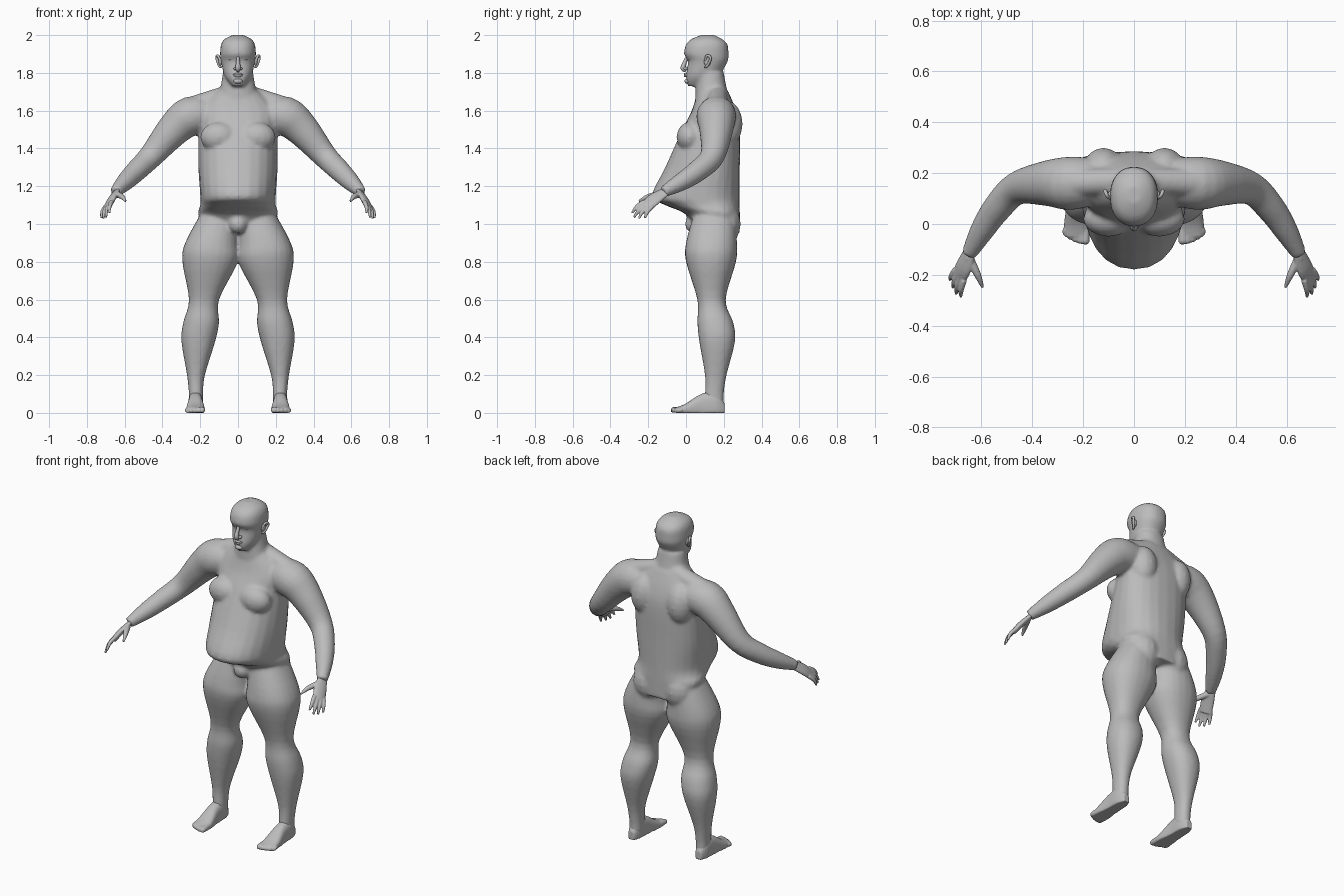
import bpy, bmesh
from math import sin, cos, tau, copysign
from mathutils import Vector, Matrix

if "Cube" in bpy.data.objects:
    bpy.data.objects.remove(bpy.data.objects["Cube"])

grey = (.5, .5, .5, 1)
skin = bpy.data.materials.new("grey_skin")
skin.use_nodes = True
skin.diffuse_color = grey
skin.node_tree.nodes["Principled BSDF"].inputs["Base Color"].default_value = grey


def smooth_rows(rows, steps=4):
    """Runs a smooth spline through a few key rows of numbers."""
    keys = [Vector(row) for row in rows]
    result = []
    for i in range(len(keys) - 1):
        start, end = keys[i], keys[i + 1]
        leave = (end - keys[max(i - 1, 0)]) / 2
        arrive = (keys[min(i + 2, len(keys) - 1)] - start) / 2
        for step in range(steps):
            t = step / steps
            ease = t * t * (3 - 2 * t)
            result.append(start.lerp(end, ease) + leave * t * (1 - t) ** 2
                          - arrive * t * t * (1 - t))
    return result + [keys[-1]]


def circle(count=24, fullness=1.0):
    """Cosine and sine pairs; a fullness below one squares the circle."""
    for i in range(count):
        angle = tau * i / count
        yield [copysign(abs(v) ** fullness, v) for v in (cos(angle), sin(angle))]


def join_rings(bm, rings):
    """Joins rings of points into a capped skin."""
    loops = [[bm.verts.new(point) for point in ring] for ring in rings]
    for lower, upper in zip(loops, loops[1:]):
        for i in range(len(lower)):
            bm.faces.new((lower[i - 1], lower[i], upper[i], upper[i - 1]))
    bm.faces.new(loops[0])
    bm.faces.new(loops[-1])


def stack(bm, rows, middle=.5):
    """Level sections: height, right edge, left edge, front, back."""
    rings = []
    for z, right, left, front, back in smooth_rows(rows):
        centre_x, half = (left + right) / 2, (left - right) / 2
        centre_y = front + (back - front) * middle
        rings.append([(centre_x + half * c,
                       centre_y + s * (back - centre_y if s > 0 else centre_y - front), z)
                      for c, s in circle(fullness=.9)])
    join_rings(bm, rings)


def centred(bm, rows, middle=.5):
    """Stack that is symmetrical: height, half width, front, back."""
    stack(bm, [(z, -half, half, front, back) for z, half, front, back in rows], middle)


def tube(bm, path, wide=(0, 1, 0), flat=1.0):
    """Round or flattened tube along x, y, z, radius rows."""
    rows = smooth_rows(path)
    points = [row.to_3d() if len(row) == 3 else Vector(row[:3]) for row in rows]
    rings = []
    for i, point in enumerate(points):
        ahead = points[min(i + 1, len(points) - 1)]
        along = (ahead - points[max(i - 1, 0)]).normalized()
        side = Vector(wide) - along * along.dot(Vector(wide))
        side.normalize()
        up = along.cross(side) * flat
        rings.append([point + (side * c + up * s) * rows[i][3] for c, s in circle()])
    join_rings(bm, rings)


def ball(bm, centre, size):
    place = Matrix.Translation(centre) @ Matrix.Diagonal((*size, 1))
    bmesh.ops.create_uvsphere(bm, u_segments=16, v_segments=10, radius=1, matrix=place)


def finish(name, bm, mirror=True, fuse=None):
    """Turns the parts into one object, optionally paired and fused."""
    bmesh.ops.recalc_face_normals(bm, faces=bm.faces)
    for face in bm.faces:
        face.smooth = True
    mesh = bpy.data.meshes.new(name)
    bm.to_mesh(mesh)
    bm.free()
    mesh.materials.append(skin)
    part = bpy.data.objects.new(name, mesh)
    bpy.context.collection.objects.link(part)
    if mirror:
        part.modifiers.new("pair", 'MIRROR').use_mirror_merge = False
    if fuse:
        remesh = part.modifiers.new("fuse", 'REMESH')
        remesh.mode = 'VOXEL'
        remesh.voxel_size = fuse
        remesh.use_smooth_shade = True
        soften = part.modifiers.new("soften", 'SMOOTH')
        soften.iterations = 5


# Trunk with overhanging belly; the back slopes in above the shoulder blades
body = bmesh.new()
trunk = [(.95, .15, .06), (1.05, .21, 0), (1.1, .2, -.11), (1.15, .2, -.18),
         (1.3, .21, -.11), (1.5, .21, -.02), (1.6, .22, .03), (1.7, .12, .06)]
centred(body, [(z, half, front, .285 - max(0, z - 1.55) * .4) for z, half, front in trunk],
        middle=.62)
ball(body, (0, .04, 1), (.05, .045, .05))

# Neck and skull
centred(body, [(1.6, .15, .05, .25), (1.7, .1, .05, .22), (1.8, .08, .06, .2)])
centred(body, [(1.73, .03, .01, .09), (1.78, .07, 0, .17), (1.86, .09, .01, .22),
               (1.9, .095, -.01, .225), (1.95, .09, 0, .22), (1.98, .07, .03, .19),
               (2, .03, .08, .15)])

# Legs, arms and paired muscles
leg = [(1.05, 0, .2, .04, .26), (.9, 0, .28, 0, .27), (.8, 0, .295, 0, .265),
       (.6, .1, .26, .06, .21), (.48, .1, .29, .06, .25), (.38, .12, .3, .07, .26),
       (.2, .175, .27, .1, .215), (.1, .185, .26, .1, .2), (.04, .185, .26, .1, .2)]
arm = [(.14, .17, 1.57, .09), (.25, .16, 1.57, .105), (.34, .16, 1.5, .09),
       (.46, .14, 1.36, .065), (.54, .06, 1.28, .057), (.6, -.03, 1.22, .047),
       (.65, -.12, 1.17, .03)]
for side in (1, -1):
    stack(body, [(z, *sorted((side * inner, side * outer)), front, back)
                 for z, inner, outer, front, back in leg])
    tube(body, [(side * x, y, z, radius) for x, y, z, radius in arm])
    # trapezius
    tube(body, [(side * .04, .17, 1.69, .05), (side * .26, .16, 1.61, .06)])
    # chest, shoulder blade, buttock
    ball(body, (side * .1, .02, 1.46), (.1, .07, .08))
    ball(body, (side * .12, .22, 1.53), (.08, .08, .12))
    ball(body, (side * .1, .19, 1), (.1, .1, .12))
finish("body", body, mirror=False, fuse=.01)

# Hands: palm, four spread fingers and thumb
hand = bmesh.new()
across = Vector((-.55, -.7, .46))
tube(hand, [(.645, -.11, 1.17, .03), (.67, -.17, 1.13, .04), (.69, -.21, 1.09, .036)],
     across, flat=.42)
for spread, length in zip((1, .33, -.33, -1), (.95, 1.1, 1, .8)):
    knuckle = Vector((.685, -.2, 1.105)) + across * .03 * spread
    reach = Vector((.02, -.06, -.07)) * length + across * .012 * spread
    joint = knuckle + reach / 2 + Vector((.005, -.005, .005))
    tip = knuckle + reach
    tube(hand, [(*knuckle, .012), (*joint, .011), (*tip, .006)], across)
tube(hand, [(.65, -.13, 1.16, .018), (.615, -.2, 1.145, .014), (.595, -.25, 1.12, .006)])
finish("hands", hand, fuse=.004)

# Feet: flat-soled wedge (rows of y, half width, height) with five toes
foot = bmesh.new()
wedge = [(.205, .02, .05), (.16, .037, .11), (.08, .04, .1), (0, .05, .05), (-.05, .048, .03)]
join_rings(foot, [[(.225 + half * c, y, max(0, height * (.35 + .65 * s)))
                   for c, s in circle(fullness=.8)]
                  for y, half, height in smooth_rows(wedge)])
for toe in range(5):
    x = .19 + .02 * toe
    radius = .015 - .001 * toe
    front = -.08 + .002 * toe ** 2
    tube(foot, [(x, -.02, .02, radius), (x, front + .01, radius, radius),
                (x, front, radius, radius / 2)])
finish("feet", foot, fuse=.005)

# Ears: curled rim around a shallow bowl
ear = bmesh.new()
tube(ear, [(.09, .1, 1.85, .006), (.105, .11, 1.89, .007), (.113, .13, 1.88, .007),
           (.1, .115, 1.84, .007), (.09, .1, 1.83, .005)], wide=(1, 0, 0))
ball(ear, (.093, .113, 1.86), (.01, .018, .025))
finish("ears", ear)

# Nose: bridge and nostrils
nose = bmesh.new()
tube(nose, [(0, .01, 1.89, .008), (0, -.005, 1.86, .01), (0, -.015, 1.825, .014),
            (0, 0, 1.81, .008)], wide=(1, 0, 0))
for side in (1, -1):
    ball(nose, (side * .014, 0, 1.823), (.009, .013, .009))
finish("nose", nose, mirror=False)

# Brows and eyes
eyes = bmesh.new()
tube(eyes, [(.01, .005, 1.89, .006), (.035, .01, 1.893, .008), (.06, .03, 1.885, .005)],
     wide=(0, 0, 1))
ball(eyes, (.035, .025, 1.868), (.016, .012, .008))
finish("eyes_and_brows", eyes)

# Lips and chin
mouth = bmesh.new()
for height in (1.794, 1.784):
    tube(mouth, [(-.03, .012, 1.789, .002), (0, -.004, height, .007), (.03, .012, 1.789, .002)],
         wide=(0, 0, 1))
ball(mouth, (0, .008, 1.756), (.024, .016, .014))
finish("mouth_and_chin", mouth, mirror=False)
